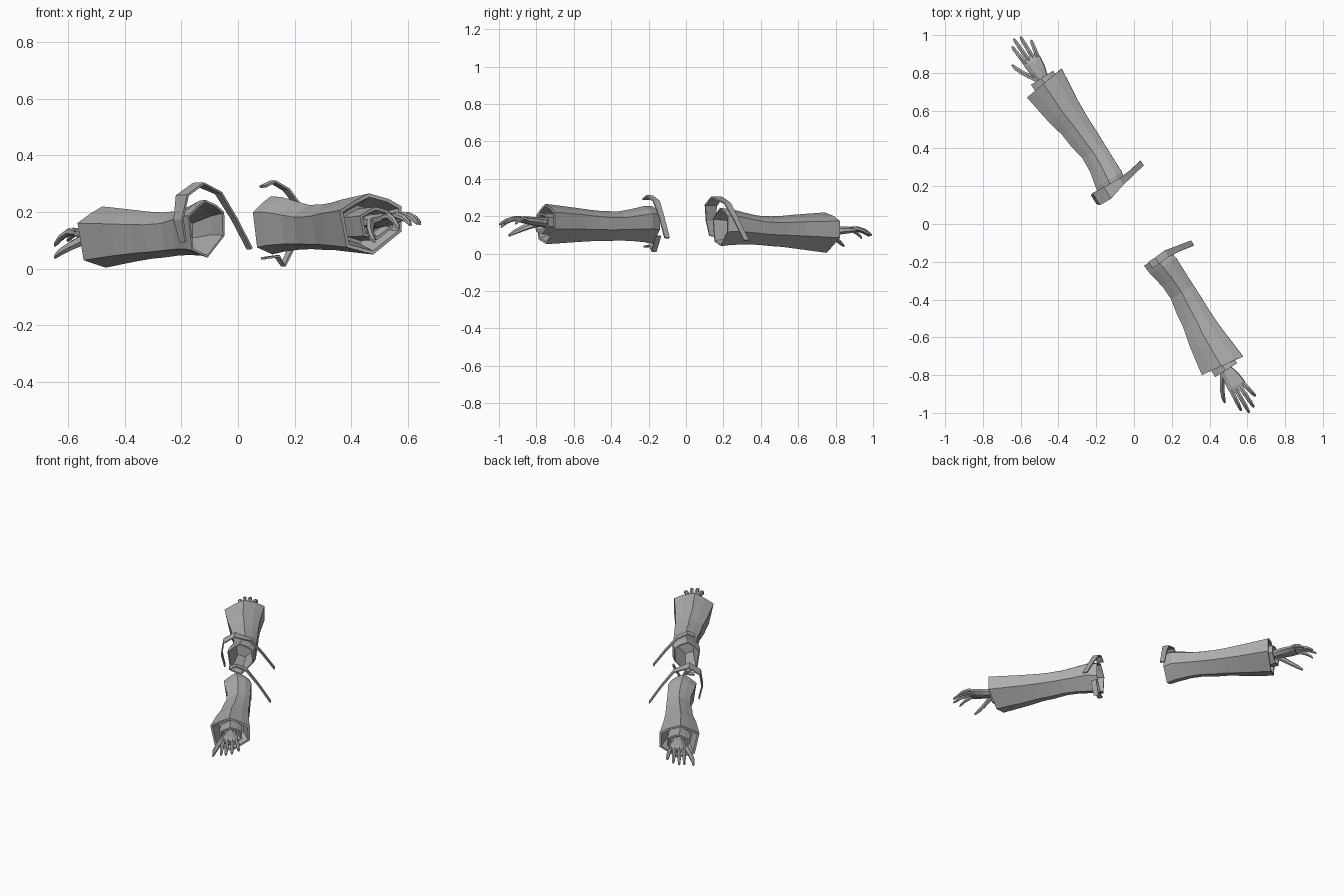
import bpy, bmesh, math
from mathutils import Vector

if "Cube" in bpy.data.objects:
    bpy.data.objects.remove(bpy.data.objects["Cube"])

grey = bpy.data.materials.new("plain grey")
grey.diffuse_color = (0.42, 0.42, 0.42, 1)
grey.use_nodes = True
grey.node_tree.nodes["Principled BSDF"].inputs["Base Color"].default_value = grey.diffuse_color

OUT = Vector((0.533, -0.846, 0.026))   # along the arm span, slightly tilted
BACK = Vector((0.846, 0.533, 0))       # towards the back of the body


def world(side, s, f, z):
    return OUT * (side * s) + BACK * f + Vector((0, 0, z))


def loft(name, side, rings):
    """Closed flat-shaded skin through rings of (outward, back, height) points."""
    bm = bmesh.new()
    rows = [[bm.verts.new(world(side, *p)) for p in r] for r in rings]
    n = len(rows[0])
    for a, b in zip(rows, rows[1:]):
        for i in range(n):
            j = (i + 1) % n
            bm.faces.new((a[i], a[j], b[j], b[i]))
    bm.faces.new(rows[0])
    bm.faces.new(rows[-1])
    bmesh.ops.recalc_face_normals(bm, faces=bm.faces)
    me = bpy.data.meshes.new(name)
    bm.to_mesh(me)
    bm.free()
    me.materials.append(grey)
    ob = bpy.data.objects.new(name, me)
    bpy.context.collection.objects.link(ob)
    return ob


# Angular sleeve cross-section, ridge on top and keel underneath
SHAPE = [(-1.03, .45), (-.55, .76), (-.08, 1), (.55, .82), (.96, .58),
         (.97, -.25), (.05, -1), (-.8, -.76)]


def section(s, fc, zc, rf, rz, slant=0.0):
    return [(s + slant * x, fc + rf * x, zc + rz * y) for x, y in SHAPE]


def oval(s, f, z, rf, rz, n=6):
    return [(s, f + rf * math.cos(math.tau * i / n + .5),
             z + rz * math.sin(math.tau * i / n + .5)) for i in range(n)]


def sleeve(tag, side):
    rings = [
        (.42, .022, .135, .055, .062), (.30, .015, .148, .066, .08),
        (.215, .005, .147, .069, .094),                       # inside of shoulder
        (.215, .005, .147, .076, .102), (.27, .015, .15, .081, .097),
        (.36, .024, .143, .071, .085), (.44, .026, .136, .07, .078),
        (.53, .018, .133, .079, .08), (.60, .014, .134, .082, .083),
        (.70, .004, .135, .096, .092),
        (.885, 0, .135, .119, .108, .016),                    # flared cuff rim
        (.885, 0, .135, .106, .095, .016), (.80, 0, .135, .075, .068)]
    loft("sleeve_" + tag, side, [section(*r) for r in rings])
    # Snug inner cuff round the wrist
    inner = [(.79, 0, .135, .06, .055), (.86, 0, .135, .066, .058),
             (.915, .003, .137, .069, .058), (.915, .003, .137, .058, .047),
             (.88, .003, .137, .045, .035)]
    loft("inner_cuff_" + tag, side, [section(*r) for r in inner])


def band(name, side, path, t=0.008):
    """Thin bent plate; path points are (back, height, inner edge, outer edge)."""
    rings = []
    for i, (f, z, s0, s1) in enumerate(path):
        a, b = path[max(i - 1, 0)], path[min(i + 1, len(path) - 1)]
        d = Vector((b[0] - a[0], b[1] - a[1])).normalized()
        nf, nz = -d.y * t, d.x * t
        rings.append([(s0, f, z), (s1, f, z),
                      (s1, f + nf, z + nz), (s0, f + nf, z + nz)])
    loft(name, side, rings)


def hand(tag, side):
    # Flat palm widening to the knuckles
    palm = [(.86, 0, .14, .036, .028), (.92, .002, .145, .035, .026),
            (.96, .003, .148, .046, .024), (1.01, .003, .152, .052, .02),
            (1.045, .004, .152, .049, .013)]
    loft("palm_" + tag, side, [oval(*r, n=8) for r in palm])
    # Four curved fingers: knuckle offset, tip offset, tip reach, tip height
    for name, f0, f1, reach, tip in (
            ("index", -.034, -.046, 1.14, .112), ("middle", -.01, -.016, 1.17, .125),
            ("ring", .016, .02, 1.16, .13), ("little", .04, .058, 1.115, .13)):
        rings = []
        for k, r in ((0, .0125), (.35, .0125), (.7, .0115), (.93, .009), (1, .005)):
            z = .155 + (tip - .155) * k ** 1.7 + .012 * math.sin(math.pi * k)
            rings.append(oval(1.02 + (reach - 1.02) * k, f0 + (f1 - f0) * k, z, r, r))
        loft(name + "_finger_" + tag, side, rings)
    # Thumb reaching forward and down
    thumb = [(.91, -.018, .142, .02, .02), (.95, -.045, .128, .019, .02),
             (.99, -.072, .108, .015, .017), (1.03, -.09, .087, .013, .014),
             (1.058, -.097, .07, .006, .008)]
    loft("thumb_" + tag, side, [oval(*r) for r in thumb])


for tag, side in (("right", -1), ("left", 1)):
    sleeve(tag, side)
    hand(tag, side)

# Shoulder collars: bent plates over the opening, with a long strip down the back
STRIP = [(.058, .27, .205, .245), (.13, .18, .22, .252), (.203, .075, .235, .265)]
band("shoulder_collar_right", -1,
     [(-.085, .10, .205, .24), (-.104, .18, .195, .25), (-.092, .262, .18, .255),
      (-.03, .302, .178, .25)] + STRIP)
band("shoulder_collar_left", 1,
     [(-.04, .28, .21, .25), (0, .298, .21, .25)] + STRIP)
band("lower_collar_left", 1,
     [(.085, .09, .215, .25), (.04, .008, .215, .245), (.02, .042, .215, .245),
      (-.04, .035, .215, .245)])
